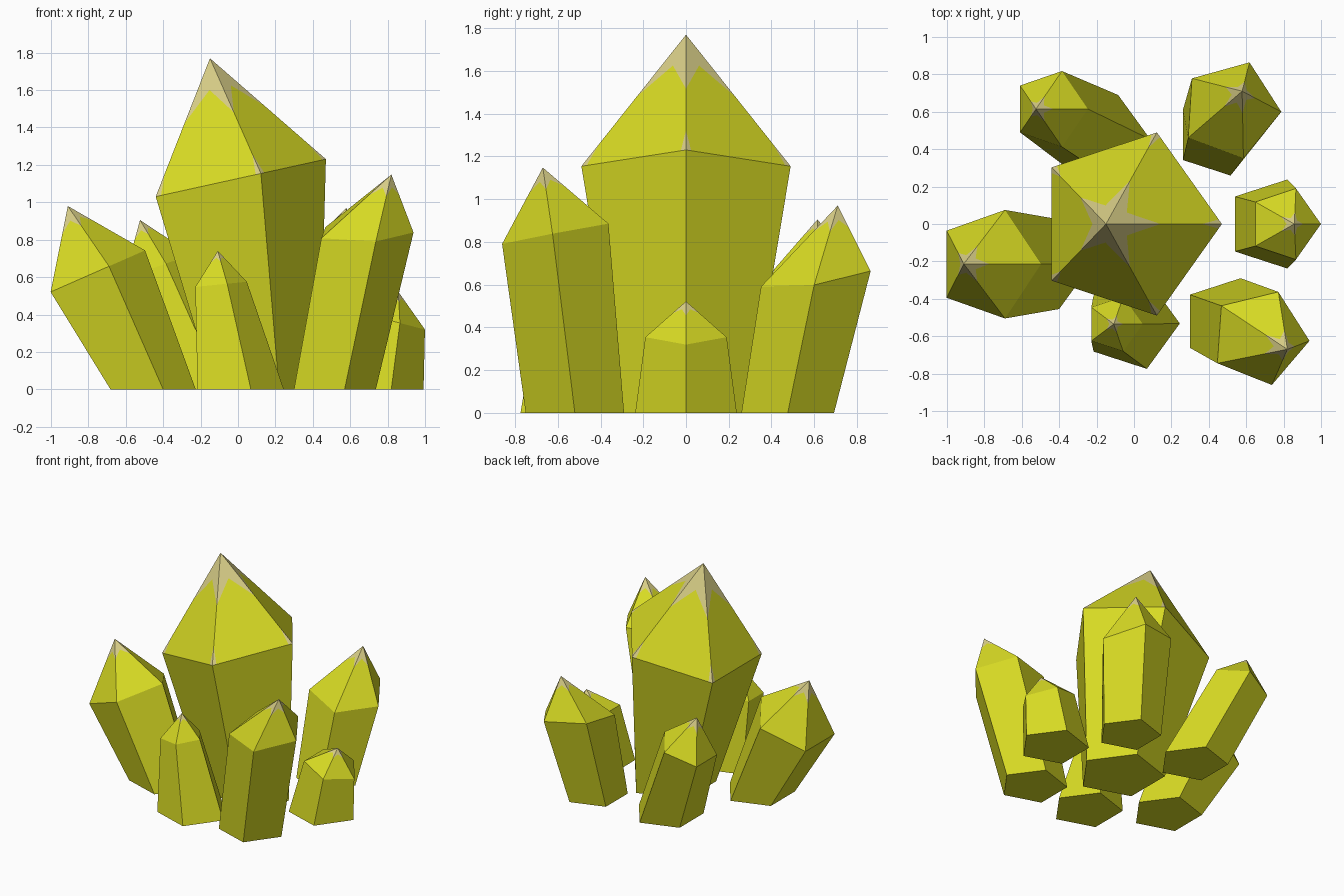
import bpy, bmesh, math
from mathutils import Vector

if "Cube" in bpy.data.objects:
    bpy.data.objects.remove(bpy.data.objects["Cube"])


def material(name, rgb):
    m = bpy.data.materials.new(name)
    m.diffuse_color = (*rgb, 1)
    m.use_nodes = True
    m.node_tree.nodes["Principled BSDF"].inputs["Base Color"].default_value = m.diffuse_color
    return m


BODY = material("yellow_crystal", (0.68, 0.70, 0.017))
TIP = material("pale_tip", (0.68, 0.61, 0.24))
SIDES = 5


def pentagon(center, r, phase=0.0, slope=(0, 0)):
    """Regular pentagon lying in a plane with the given x and y slopes."""
    s = Vector((slope[0], slope[1], 0))
    rot = Vector((0, 0, 1)).rotation_difference(Vector((-s.x, -s.y, 1)).normalized())
    pts = []
    for i in range(SIDES):
        a = math.radians(phase) + math.tau * i / SIDES
        pts.append(Vector(center) + rot @ Vector((r * math.cos(a), r * math.sin(a), 0)))
    return pts


def crystal(name, base, base_r, ring, ring_r, phase, slope, apex,
            edge=0.33, mid=0.2, worn_corners=False):
    bm = bmesh.new()
    low = [bm.verts.new(p) for p in pentagon((*base, 0), base_r)]
    top = [bm.verts.new(p) for p in pentagon(ring, ring_r, phase, slope)]
    tip = bm.verts.new(apex)
    A = tip.co
    ends = [bm.verts.new(A.lerp(v.co, edge)) for v in top]
    bm.faces.new(low[::-1])
    for i in range(SIDES):
        j = (i + 1) % SIDES
        p, q = top[i], top[j]
        m = bm.verts.new(A.lerp((p.co + q.co) / 2, mid))
        # pale worn tip, reaching down the ridges
        for tri in ((tip, ends[i], m), (tip, m, ends[j])):
            bm.faces.new(tri).material_index = 1
        if worn_corners:
            # small pale slivers where ridges meet the shaft
            f, g = (bm.verts.new(A.lerp(v.co, 0.83)) for v in (p, q))
            a = bm.verts.new(p.co.lerp(q.co, 0.05))
            b = bm.verts.new(q.co.lerp(p.co, 0.05))
            bm.faces.new((p, a, f)).material_index = 1
            bm.faces.new((b, q, g)).material_index = 1
            bm.faces.new((ends[i], f, a, b, g, ends[j], m))
            bm.faces.new((low[i], low[j], q, b, a, p))
        else:
            bm.faces.new((ends[i], p, q, ends[j], m))
            bm.faces.new((low[i], low[j], q, p))
    bmesh.ops.remove_doubles(bm, verts=bm.verts, dist=1e-5)
    me = bpy.data.meshes.new(name)
    bm.to_mesh(me)
    bm.free()
    me.materials.append(BODY)
    me.materials.append(TIP)
    ob = bpy.data.objects.new(name, me)
    bpy.context.collection.objects.link(ob)


# tall centre crystal
crystal("main_crystal", (0.123, 0), 0.313, (-0.033, 0, 1.12), 0.515, 0, (0.22, 0),
        (-0.15, 0, 1.77), edge=0.47, mid=0.25, worn_corners=True)
# surrounding smaller crystals
crystal("left_crystal", (-0.478, -0.215), 0.252, (-0.776, -0.215, 0.62), 0.305, 0,
        (0.44, 0), (-0.91, -0.213, 0.98))
crystal("back_left_crystal", (-0.162, 0.452), 0.25, (-0.447, 0.615, 0.65), 0.213, 0,
        (0.36, 0), (-0.524, 0.615, 0.905))
crystal("front_crystal", (-0.01, -0.532), 0.255, (-0.105, -0.535, 0.56), 0.153, 0,
        (0.1, 0), (-0.108, -0.535, 0.74))
crystal("front_right_crystal", (0.495, -0.52), 0.242, (0.672, -0.606, 0.838), 0.267, -4,
        (0.016, 0.19), (0.82, -0.67, 1.148))
crystal("right_crystal", (0.742, 0), 0.25, (0.806, 0, 0.37), 0.2, 0,
        (-0.26, 0), (0.857, 0, 0.522))
crystal("back_right_crystal", (0.446, 0.476), 0.228, (0.518, 0.611, 0.64), 0.273, -3,
        (-0.146, 0.152), (0.578, 0.71, 0.97))
